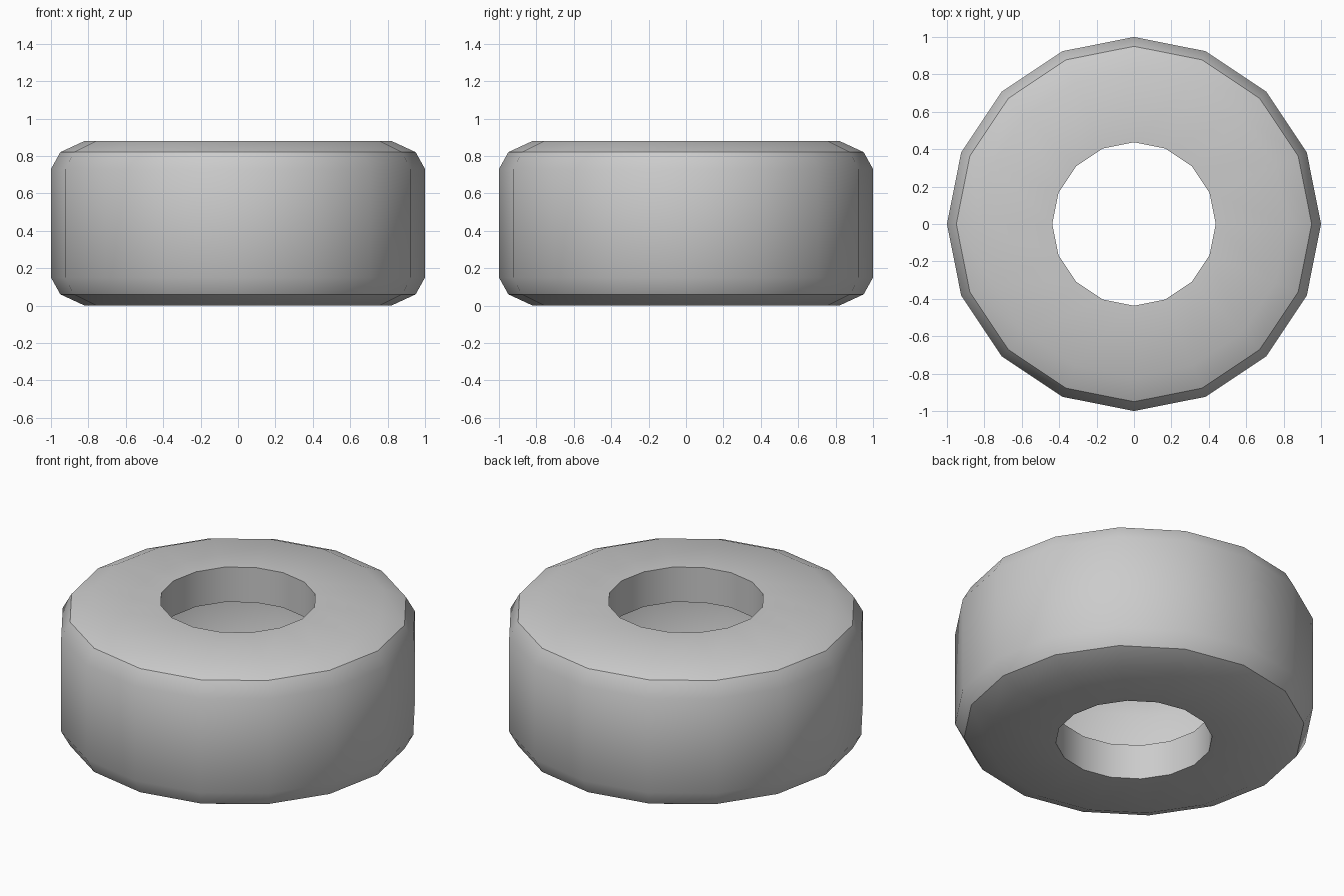
import bpy, bmesh
from math import cos, sin, pi, radians

if "Cube" in bpy.data.objects:
    bpy.data.objects.remove(bpy.data.objects["Cube"])

SIDES = 16
HEIGHT = 0.88

# Lower half of the tyre cross-section (radius, z): inner lip, sidewall, shoulder, tread
half = [(0.437, 0.215), (0.437, 0.0), (0.82, 0.0), (0.95, 0.06), (1.0, 0.15)]
profile = half + [(r, HEIGHT - z) for r, z in reversed(half)]

# Revolve the open profile into a hollow shell
bm = bmesh.new()
rings = [[bm.verts.new((r * cos(2 * pi * i / SIDES), r * sin(2 * pi * i / SIDES), z))
          for i in range(SIDES)] for r, z in profile]
for low, high in zip(rings, rings[1:]):
    for i in range(SIDES):
        j = (i + 1) % SIDES
        bm.faces.new((low[i], low[j], high[j], high[i]))

mesh = bpy.data.meshes.new("tyre")
bm.to_mesh(mesh)
bm.free()
tyre = bpy.data.objects.new("tyre", mesh)
bpy.context.collection.objects.link(tyre)

# Smooth tread and sidewalls, sharp shoulders and rim
bpy.context.view_layer.objects.active = tyre
tyre.select_set(True)
bpy.ops.object.shade_smooth_by_angle(angle=radians(32))
